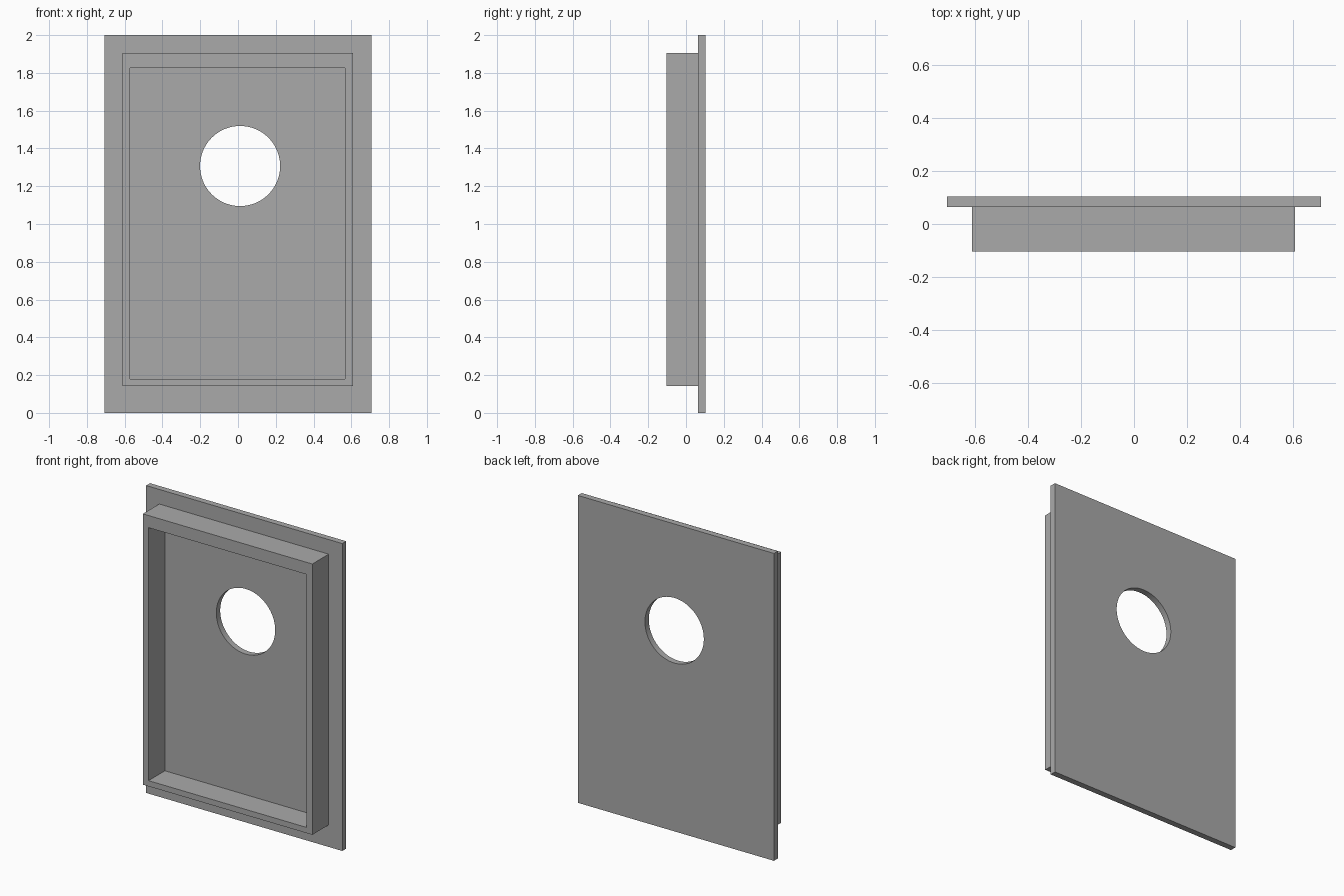
import bpy
import bmesh
from math import cos, sin, tau, radians

cube = bpy.data.objects.get("Cube")
if cube:
    bpy.data.objects.remove(cube, do_unlink=True)

grey = bpy.data.materials.new("plain grey")
grey.use_nodes = True
GREY = (0.4, 0.4, 0.4, 1)
grey.diffuse_color = GREY
grey.node_tree.nodes["Principled BSDF"].inputs["Base Color"].default_value = GREY


def rectangle(x0, x1, z0, z1):
    return [(x0, z0), (x1, z0), (x1, z1), (x0, z1)]


def circle(cx, cz, radius, sides=96):
    return [(cx + radius * cos(tau * i / sides), cz + radius * sin(tau * i / sides))
            for i in range(sides)]


def pierced_panel(name, outer, inner, front, back):
    """Extrude the area between two outlines from front to back along y."""
    bm = bmesh.new()
    edges = []
    for loop in (outer, inner):
        verts = [bm.verts.new((x, front, z)) for x, z in loop]
        edges += [bm.edges.new((v, verts[i - 1])) for i, v in enumerate(verts)]
    bmesh.ops.triangle_fill(bm, edges=edges, use_beauty=True)
    sheet = bm.faces[:]
    grown = bmesh.ops.extrude_face_region(bm, geom=sheet, use_keep_orig=True)
    moved = [g for g in grown["geom"] if isinstance(g, bmesh.types.BMVert)]
    bmesh.ops.translate(bm, verts=moved, vec=(0, back - front, 0))
    bmesh.ops.recalc_face_normals(bm, faces=bm.faces[:])
    mesh = bpy.data.meshes.new(name)
    bm.to_mesh(mesh)
    bm.free()
    mesh.materials.append(grey)
    obj = bpy.data.objects.new(name, mesh)
    bpy.context.collection.objects.link(obj)
    bpy.ops.object.select_all(action="DESELECT")
    obj.select_set(True)
    bpy.context.view_layer.objects.active = obj
    bpy.ops.object.shade_smooth_by_angle(angle=radians(30))
    return obj


FRONT, JOINT, BACK = -0.104, 0.064, 0.104

# Back plate with its round opening
pierced_panel("back_plate", rectangle(-0.706, 0.706, 0, 2),
              circle(0.011, 1.307, 0.212), JOINT, BACK)

# Raised rim on the front of the plate
pierced_panel("front_rim", rectangle(-0.612, 0.608, 0.143, 1.905),
              rectangle(-0.571, 0.567, 0.18, 1.826), FRONT, JOINT)
